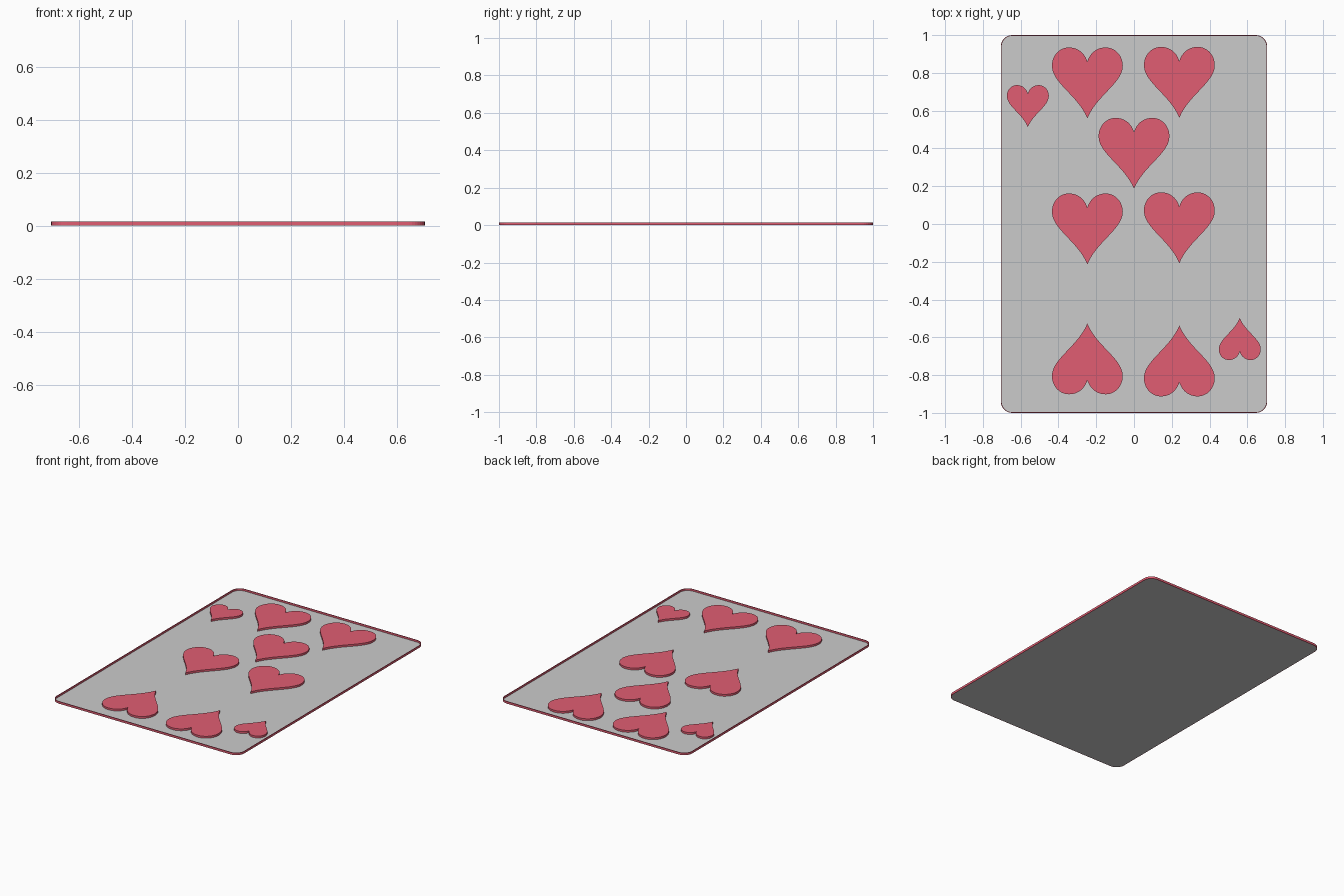
import bpy, bmesh, math
from mathutils import Vector
from mathutils.geometry import interpolate_bezier

if "Cube" in bpy.data.objects:
    bpy.data.objects.remove(bpy.data.objects["Cube"])

HALF_X, HALF_Y, RADIUS = 0.705, 1.0, 0.06
HEIGHT, FLOOR, RIM = 0.015, 0.002, 0.004

red = bpy.data.materials.new("red")
red.diffuse_color = (0.75, 0.11, 0.17, 1)
red.use_nodes = True
red.node_tree.nodes["Principled BSDF"].inputs["Base Color"].default_value = red.diffuse_color


def rounded_rect(inset=0.0, steps=8):
    """Counter-clockwise outline of the card, optionally inset."""
    r = RADIUS - inset
    cx, cy = HALF_X - RADIUS, HALF_Y - RADIUS
    pts = []
    for i, (sx, sy) in enumerate([(1, 1), (-1, 1), (-1, -1), (1, -1)]):
        for k in range(steps + 1):
            a = math.pi / 2 * (i + k / steps)
            pts.append((sx * cx + r * math.cos(a), sy * cy + r * math.sin(a)))
    return pts


def heart_outline(steps=14):
    """Unit heart, tip down: one Bezier half, then mirrored."""
    half = []
    for seg in [((0, .30), (.04, .43), (.14, .50), (.26, .50)),
                ((.26, .50), (.39, .50), (.50, .39), (.50, .24)),
                ((.50, .24), (.50, .00), (.13, -.18), (0, -.50))]:
        curve = interpolate_bezier(*[Vector((*p, 0)) for p in seg], steps)
        half += [(v.x, v.y) for v in curve[:-1]]
    right = half + [(0, -.5)]
    left = [(-x, y) for x, y in reversed(half[1:])]
    return (right + left)[::-1]


def make_object(name, mesh, mat=None):
    if mat and not mesh.materials:
        mesh.materials.append(mat)
    obj = bpy.data.objects.new(name, mesh)
    bpy.context.collection.objects.link(obj)
    return obj


def prism(name, outline, z0, z1):
    """Solid extrusion of an outline."""
    bm = bmesh.new()
    low = [bm.verts.new((x, y, z0)) for x, y in outline]
    top = [bm.verts.new((x, y, z1)) for x, y in outline]
    bm.faces.new(low[::-1])
    bm.faces.new(top)
    n = len(outline)
    for i in range(n):
        j = (i + 1) % n
        bm.faces.new((low[i], low[j], top[j], top[i]))
    mesh = bpy.data.meshes.new(name)
    bm.to_mesh(mesh)
    bm.free()
    return mesh


def ring(name, outer, inner, z0, z1):
    """Closed wall between two matching outlines."""
    bm = bmesh.new()
    loops = [[bm.verts.new((x, y, z)) for x, y in pts]
             for pts, z in [(outer, z0), (outer, z1), (inner, z1), (inner, z0)]]
    n = len(outer)
    for a, b in zip(loops, loops[1:] + loops[:1]):
        for i in range(n):
            j = (i + 1) % n
            bm.faces.new((a[i], a[j], b[j], b[i]))
    mesh = bpy.data.meshes.new(name)
    bm.to_mesh(mesh)
    bm.free()
    return mesh


# Card floor and the thin raised red edge around it
make_object("card_face", prism("card_face", rounded_rect(RIM), 0, FLOOR))
make_object("card_edge", ring("card_edge", rounded_rect(), rounded_rect(RIM), 0, HEIGHT), red)

# Raised hearts: x, y centre, size, upside down
heart_mesh = prism("heart", heart_outline(), FLOOR / 2, HEIGHT)
hearts = [(-.247, .747, .375, False), (.24, .75, .375, False),
          (0, .374, .375, False),
          (-.247, -.026, .375, False), (.24, -.02, .375, False),
          (-.247, -.714, .375, True), (.24, -.725, .375, True),
          (-.562, .624, .222, False), (.56, -.609, .222, True)]
for i, (x, y, size, flipped) in enumerate(hearts):
    kind = "corner_heart" if size < .3 else "heart"
    heart = make_object(f"{kind}_{i + 1}", heart_mesh, red)
    heart.location = (x, y, 0)
    heart.scale = (size, size, 1)
    heart.rotation_euler.z = math.pi if flipped else 0
